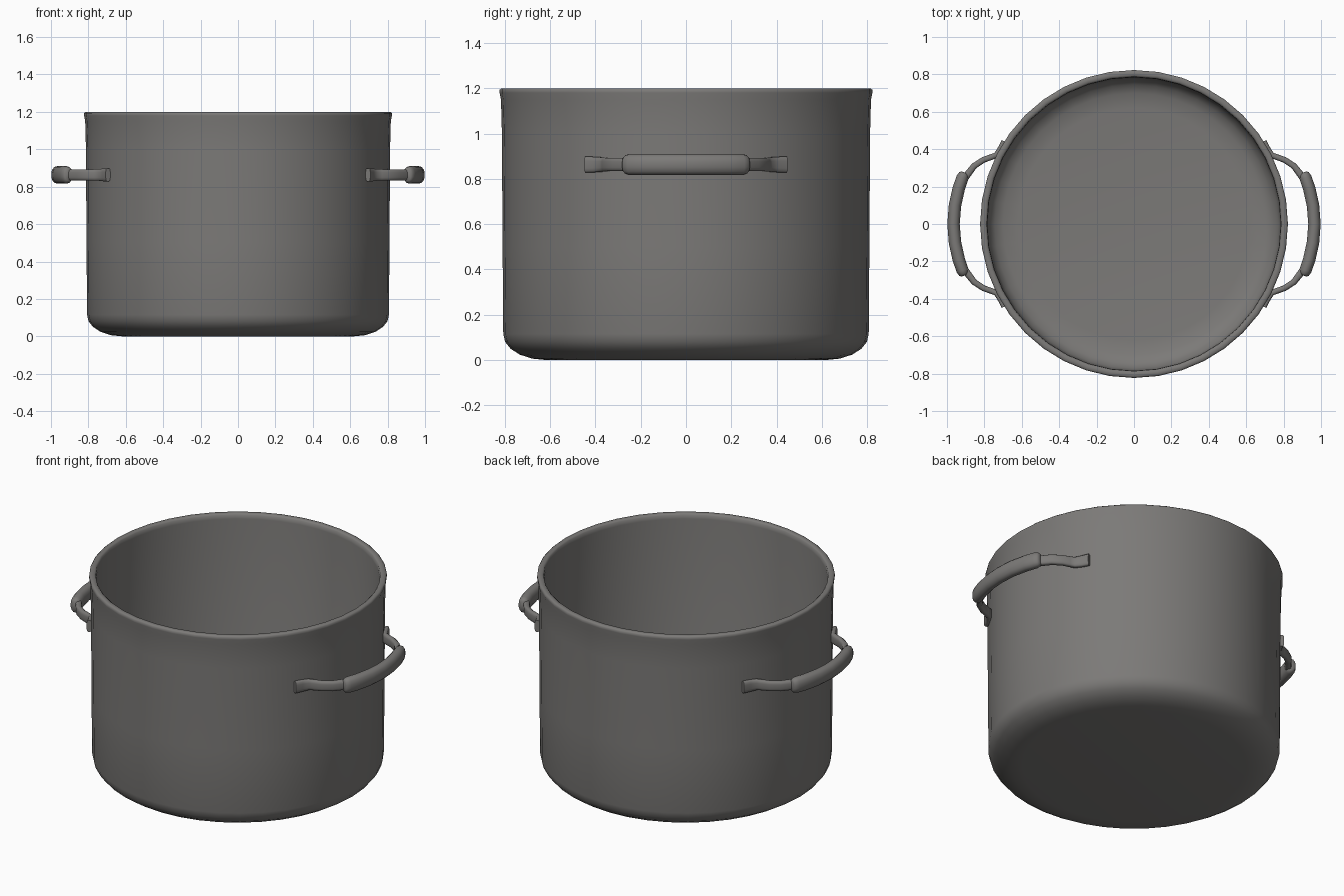
import bpy, bmesh, math
from mathutils import Vector

if "Cube" in bpy.data.objects:
    bpy.data.objects.remove(bpy.data.objects["Cube"])

steel = bpy.data.materials.new("warm grey steel")
steel.diffuse_color = (0.2, 0.194, 0.187, 1)
steel.use_nodes = True
steel.node_tree.nodes["Principled BSDF"].inputs["Base Color"].default_value = steel.diffuse_color


def finish(name, bm, angle):
    bmesh.ops.recalc_face_normals(bm, faces=bm.faces)
    me = bpy.data.meshes.new(name)
    bm.to_mesh(me)
    bm.free()
    me.materials.append(steel)
    ob = bpy.data.objects.new(name, me)
    bpy.context.collection.objects.link(ob)
    bpy.ops.object.select_all(action='DESELECT')
    ob.select_set(True)
    bpy.context.view_layer.objects.active = ob
    bpy.ops.object.shade_smooth_by_angle(angle=math.radians(angle))
    return ob


def lathe(name, profile, n):
    # profile starts and ends with a small ring that is closed by a cap
    bm = bmesh.new()
    rings = [[bm.verts.new((r * math.cos(2 * math.pi * i / n),
                            r * math.sin(2 * math.pi * i / n), z))
              for i in range(n)] for r, z in profile]
    for a, b in zip(rings, rings[1:]):
        for i in range(n):
            j = (i + 1) % n
            bm.faces.new((a[i], a[j], b[j], b[i]))
    bm.faces.new(rings[0])
    bm.faces.new(rings[-1])
    return finish(name, bm, 50)


def sweep(name, path, side, z0, n=12, power=1.0):
    # path points: (x, y, half thickness, half height), swept in the plan
    bm = bmesh.new()
    pts = [Vector((p[0], p[1], 0)) for p in path]
    rings = []
    for k, p in enumerate(pts):
        t = (pts[min(k + 1, len(pts) - 1)] - pts[max(k - 1, 0)]).normalized()
        nrm = Vector((t.y, -t.x, 0))
        ring = []
        for i in range(n):
            a = 2 * math.pi * (i + 0.5) / n
            c, s = math.cos(a), math.sin(a)
            c = math.copysign(abs(c) ** power, c)
            s = math.copysign(abs(s) ** power, s)
            v = p + nrm * c * path[k][2]
            ring.append(bm.verts.new((v.x * side, v.y, z0 + s * path[k][3])))
        rings.append(ring)
    for a, b in zip(rings, rings[1:]):
        for i in range(n):
            j = (i + 1) % n
            bm.faces.new((a[i], a[j], b[j], b[i]))
    bm.faces.new(rings[0])
    bm.faces.new(rings[-1])
    return finish(name, bm, 50)


# Pot: outside from the base up, over the rim, and down the inside
lathe("pot_body", [
    (0.62, 0.0), (0.68, 0.006), (0.735, 0.024), (0.775, 0.05), (0.799, 0.08),
    (0.807, 0.115), (0.81, 0.5), (0.813, 1.0), (0.817, 1.15), (0.823, 1.18),
    (0.823, 1.193), (0.815, 1.2), (0.795, 1.2), (0.787, 1.193), (0.784, 1.17),
    (0.783, 0.14), (0.772, 0.1), (0.745, 0.067), (0.70, 0.045), (0.62, 0.035)], 40)

# Handles: a flat strap end on the wall, a rising arm, and a thick grip
half = [(0.695, 0.443, 0.014, 0.036), (0.714, 0.405, 0.014, 0.035),
        (0.735, 0.369, 0.016, 0.032), (0.765, 0.357, 0.016, 0.031),
        (0.805, 0.343, 0.016, 0.030), (0.855, 0.310, 0.017, 0.030),
        (0.905, 0.245, 0.02, 0.030)]
grip = [(0.906, 0.275, 0.018, 0.032), (0.910, 0.266, 0.028, 0.042),
        (0.917, 0.248, 0.033, 0.047), (0.937, 0.19, 0.034, 0.047),
        (0.957, 0.10, 0.034, 0.047), (0.965, 0.0, 0.034, 0.047)]
mirror = lambda pts: [(x, -y, t, h) for x, y, t, h in reversed(pts)]
for side, label in ((1, "right"), (-1, "left")):
    sweep(label + "_handle_grip", grip + mirror(grip[:-1]), side, 0.863, 14, 0.9)
    sweep(label + "_handle_strap_back", half, side, 0.863, 12, 0.6)
    sweep(label + "_handle_strap_front", mirror(half), side, 0.863, 12, 0.6)
